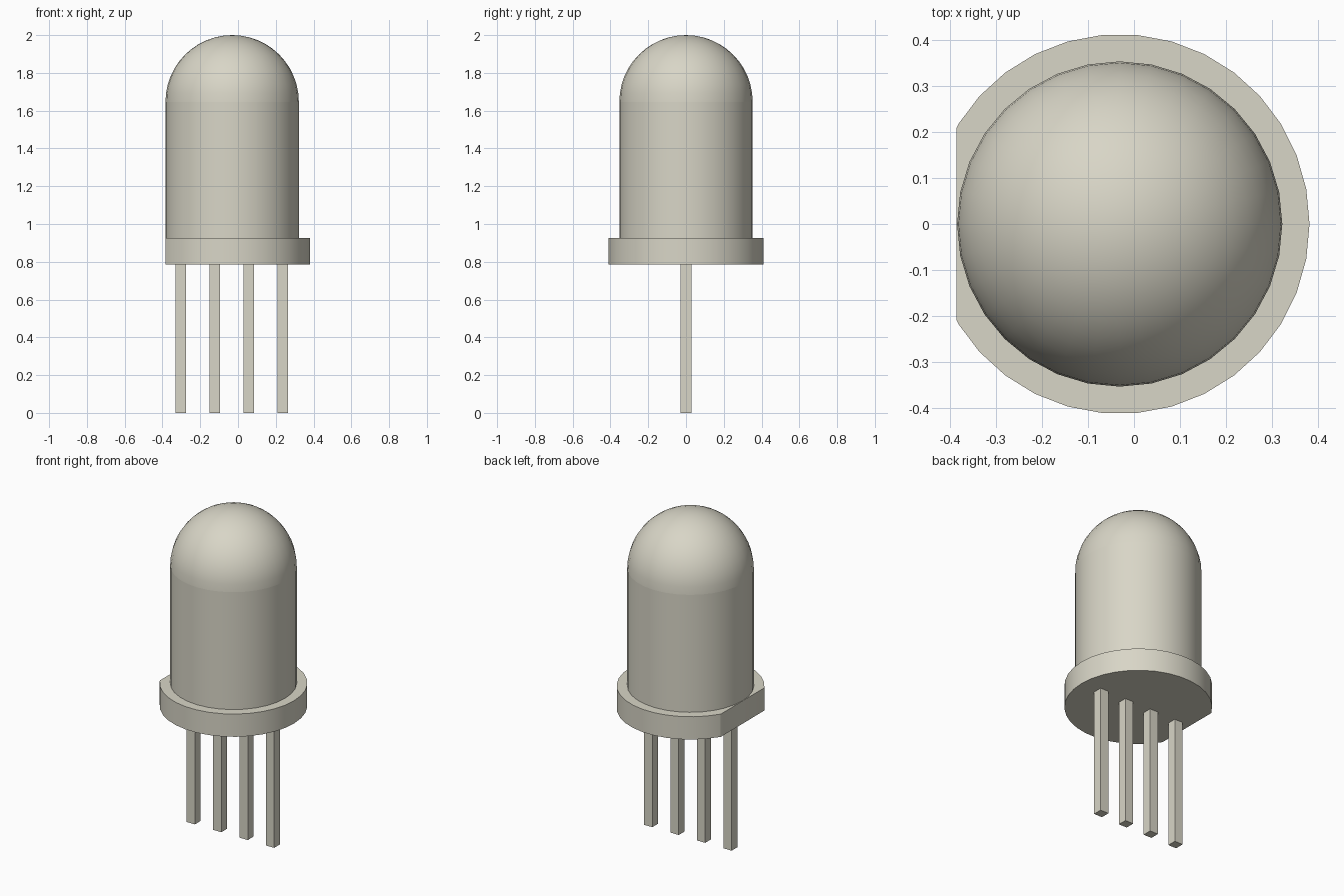
import bpy
import bmesh
import math
from mathutils import Vector

cube = bpy.data.objects.get("Cube")
if cube:
    bpy.data.objects.remove(cube, do_unlink=True)

AXIS_X = -0.031          # axis of the round parts
BODY_R, FLANGE_R = 0.353, 0.412
FLANGE_Z, BODY_Z, DOME_Z = 0.785, 0.925, 1.647
FLAT_X = -0.385
LEAD_W = 0.056

mat = bpy.data.materials.new("warm_grey")
mat.use_nodes = True
colour = (0.69, 0.67, 0.57, 1)
mat.diffuse_color = colour
mat.node_tree.nodes["Principled BSDF"].inputs["Base Color"].default_value = colour


def finish(name, bm, smooth=False):
    bmesh.ops.recalc_face_normals(bm, faces=bm.faces)
    mesh = bpy.data.meshes.new(name)
    bm.to_mesh(mesh)
    bm.free()
    mesh.materials.append(mat)
    obj = bpy.data.objects.new(name, mesh)
    bpy.context.collection.objects.link(obj)
    if smooth:
        bpy.ops.object.select_all(action='DESELECT')
        obj.select_set(True)
        bpy.context.view_layer.objects.active = obj
        bpy.ops.object.shade_smooth_by_angle(angle=math.radians(30))
    return obj


def lathe(name, profile, sides):
    """Spin a (radius, z) profile around the lamp axis."""
    bm = bmesh.new()
    verts = [bm.verts.new((AXIS_X + r, 0, z)) for r, z in profile]
    edges = [bm.edges.new(pair) for pair in zip(verts, verts[1:])]
    bmesh.ops.spin(bm, geom=verts + edges, cent=(AXIS_X, 0, 0), axis=(0, 0, 1),
                   angle=math.tau, steps=sides, use_duplicate=False)
    bmesh.ops.remove_doubles(bm, verts=bm.verts, dist=0.0005)
    return finish(name, bm, smooth=True)


# Straight body of the lens
lathe("lens_body", [(BODY_R, BODY_Z), (BODY_R, DOME_Z)], 32)

# Hemispherical top of the lens
rings = 12
angles = [i * math.pi / 2 / rings for i in range(rings + 1)]
lathe("lens_dome",
      [(BODY_R * math.cos(a), DOME_Z + BODY_R * math.sin(a)) for a in angles], 32)

# Flange, with one side cut flat
bm = bmesh.new()
bmesh.ops.create_cone(bm, cap_ends=True, segments=34, radius1=FLANGE_R,
                      radius2=FLANGE_R, depth=BODY_Z - FLANGE_Z)
# turn so that a corner points along +x
start = max(bm.verts, key=lambda v: v.co.x).co
turn = -math.atan2(start.y, start.x)
for v in bm.verts:
    x, y = v.co.x, v.co.y
    v.co.x = x * math.cos(turn) - y * math.sin(turn) + AXIS_X
    v.co.y = x * math.sin(turn) + y * math.cos(turn)
    v.co.z += (BODY_Z + FLANGE_Z) / 2
bmesh.ops.bisect_plane(bm, geom=bm.verts[:] + bm.edges[:] + bm.faces[:],
                       plane_co=(FLAT_X, 0, 0), plane_no=(-1, 0, 0), clear_outer=True)
bmesh.ops.holes_fill(bm, edges=[e for e in bm.edges if e.is_boundary], sides=0)
finish("flange", bm, smooth=True)

# Four square leads
for i in range(4):
    bm = bmesh.new()
    bmesh.ops.create_cube(bm, size=1)
    bmesh.ops.scale(bm, vec=(LEAD_W, LEAD_W, FLANGE_Z), verts=bm.verts)
    bmesh.ops.translate(bm, vec=Vector((-0.302 + 0.18 * i, 0, FLANGE_Z / 2)), verts=bm.verts)
    finish(f"lead_{i + 1}", bm)
